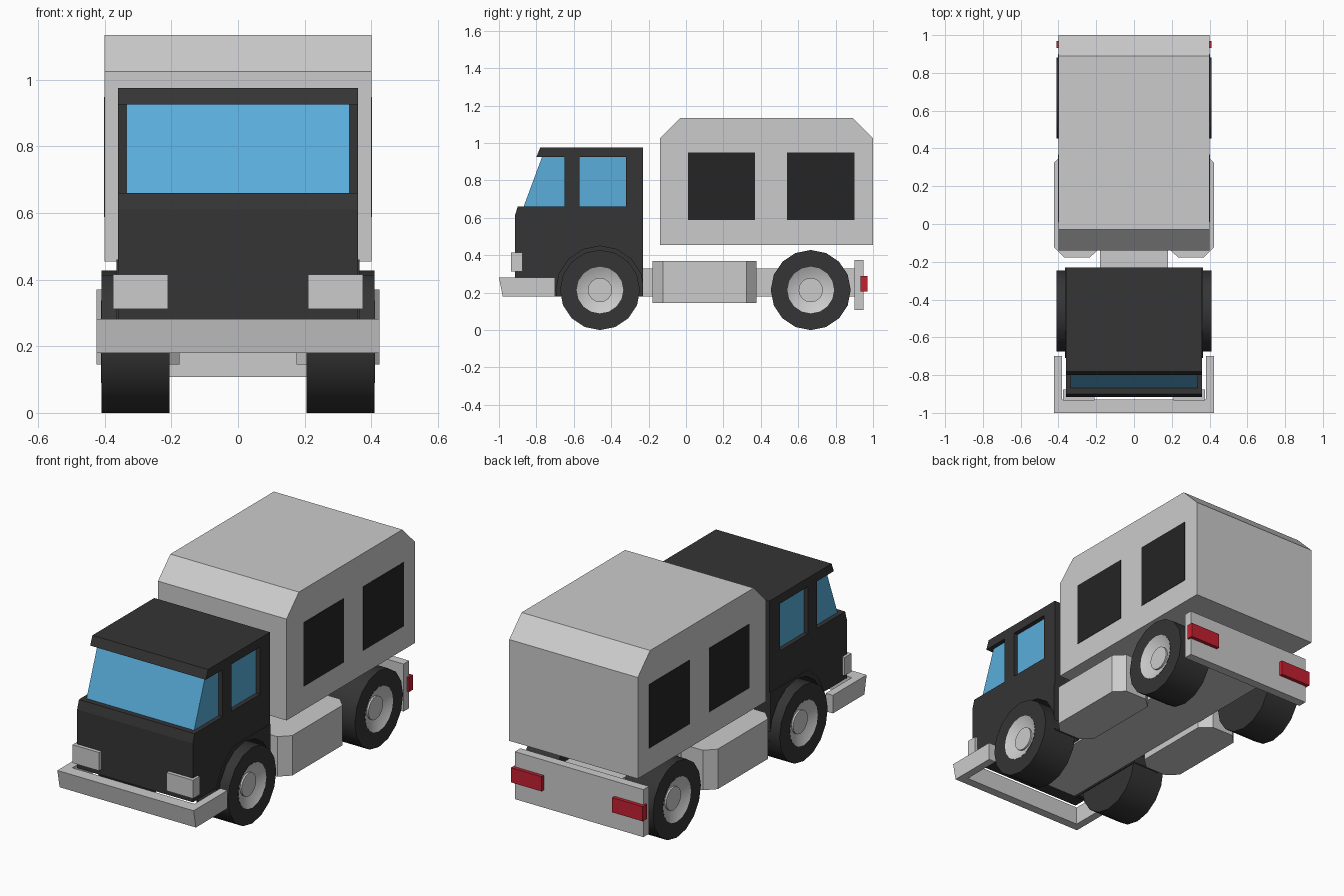
import bpy, bmesh, math

if "Cube" in bpy.data.objects:
    bpy.data.objects.remove(bpy.data.objects["Cube"])


def material(name, rgb):
    m = bpy.data.materials.new(name)
    m.diffuse_color = (*rgb, 1)
    m.use_nodes = True
    m.node_tree.nodes["Principled BSDF"].inputs["Base Color"].default_value = m.diffuse_color
    return m


DARK = material("dark_paint", (0.035, 0.035, 0.035))
BLACK = material("black_panel", (0.018, 0.018, 0.018))
BLUE = material("blue_glass", (0.1, 0.42, 0.71))
RED = material("red_lens", (0.55, 0.015, 0.03))


def finish(name, bm, mat=None):
    bmesh.ops.recalc_face_normals(bm, faces=bm.faces)
    me = bpy.data.meshes.new(name)
    bm.to_mesh(me)
    bm.free()
    ob = bpy.data.objects.new(name, me)
    bpy.context.collection.objects.link(ob)
    if mat:
        me.materials.append(mat)
    return ob


def prism(name, pts, lo, hi, mat=None, axis="x"):
    """Extrude a (y, z) profile along x, or an (x, y) plan along z."""
    bm = bmesh.new()
    place = (lambda p: (lo, *p)) if axis == "x" else (lambda p: (*p, lo))
    face = bm.faces.new([bm.verts.new(place(p)) for p in pts])
    new = bmesh.ops.extrude_face_region(bm, geom=[face])["geom"]
    d = hi - lo
    bmesh.ops.translate(bm, verts=[v for v in new if isinstance(v, bmesh.types.BMVert)],
                        vec=(d, 0, 0) if axis == "x" else (0, 0, d))
    return finish(name, bm, mat)


def box(name, x, y, z, mat=None):
    return prism(name, [(y[0], z[0]), (y[1], z[0]), (y[1], z[1]), (y[0], z[1])], *x, mat)


def lathe(name, prof, y, z, side, mat=None, n=16):
    """Spin a (radius, x) profile around the axle at (y, z)."""
    bm = bmesh.new()
    vs = [bm.verts.new((side * x, y, z + r)) for r, x in prof]
    edges = [bm.edges.new(p) for p in zip(vs, vs[1:])]
    bmesh.ops.spin(bm, geom=vs + edges, cent=(0, y, z), axis=(1, 0, 0),
                   angle=math.tau, steps=n, use_duplicate=False)
    bmesh.ops.remove_doubles(bm, verts=bm.verts, dist=1e-4)
    ob = finish(name, bm, mat)
    bpy.ops.object.select_all(action="DESELECT")
    ob.select_set(True)
    bpy.context.view_layer.objects.active = ob
    bpy.ops.object.shade_smooth_by_angle(angle=math.radians(35))
    return ob


FRONT_AXLE, REAR_AXLE, AXLE_Z = -0.46, 0.667, 0.214

# Cargo body with sloped roof ends
prism("cargo_body", [(-0.14, 0.455), (1, 0.455), (1, 1.025), (0.89, 1.135),
                     (-0.03, 1.135), (-0.14, 1.025)], -0.4, 0.4)

# Cab: lower shell, glass block, pillars, roof
cab = prism("cab_lower", [(-0.915, 0.28), (-0.23, 0.28), (-0.23, 0.66), (-0.9, 0.66),
                          (-0.915, 0.61)], -0.36, 0.36, DARK)
prism("cab_glass", [(-0.87, 0.655), (-0.25, 0.655), (-0.25, 0.93), (-0.768, 0.93)],
      -0.335, 0.335, BLUE)
box("cab_pillar", (-0.36, 0.36), (-0.65, -0.57), (0.65, 0.93), DARK)
box("cab_rear_wall", (-0.36, 0.36), (-0.32, -0.23), (0.65, 0.93), DARK)
prism("cab_roof", [(-0.8, 0.925), (-0.23, 0.925), (-0.23, 0.975), (-0.78, 0.975)],
      -0.36, 0.36, DARK)

# Chassis and bumpers
box("chassis", (-0.18, 0.18), (-0.71, 0.9), (0.18, 0.33))
prism("front_bumper", [(-0.98, 0.18), (-0.93, 0.18), (-0.93, 0.282), (-1, 0.282)], -0.424, 0.424)
box("rear_bumper", (-0.4, 0.4), (0.9, 0.95), (0.108, 0.375))


def cut(target, cutter):
    mod = target.modifiers.new("wheel_well", "BOOLEAN")
    mod.operation, mod.solver, mod.object = "DIFFERENCE", "EXACT", cutter


for side, tag in ((1, "right"), (-1, "left")):
    def span(a, b):
        return tuple(sorted((side * a, side * b)))

    # Front fender and wheel well
    fender = prism("fender_" + tag, [(-0.71, 0.18), (-0.23, 0.18), (-0.23, 0.46), (-0.57, 0.46),
                                     (-0.66, 0.38), (-0.71, 0.28)], *span(0.19, 0.364), DARK)
    well = [(FRONT_AXLE + 0.235 * math.cos(a), AXLE_Z + 0.235 * math.sin(a))
            for a in (math.tau * i / 16 for i in range(16))]
    cutter = prism("well_cutter_" + tag, well, *span(0.195, 0.5))
    cutter.hide_render = True
    cutter.hide_viewport = True
    cut(fender, cutter)
    cut(cab, cutter)

    # Bumper arm and lamps
    box("bumper_arm_" + tag, span(0.38, 0.424), (-0.935, -0.7), (0.18, 0.282))
    box("headlight_" + tag, span(0.21, 0.375), (-0.935, -0.875), (0.312, 0.415))
    box("tail_light_" + tag, span(0.22, 0.41), (0.933, 0.97), (0.207, 0.29), RED)

    # Side tank with cut corners
    c = 0.055
    plan = [(0.18 + c, -0.178), (0.424 - c, -0.178), (0.424, -0.178 + c), (0.424, 0.378 - c),
            (0.424 - c, 0.378), (0.18 + c, 0.378), (0.175, 0.378 - c), (0.175, -0.178 + c)]
    prism("side_tank_" + tag, [(side * x, y) for x, y in plan], 0.145, 0.37, axis="z")

    # Dark side panels
    for i, y in enumerate(((0.01, 0.368), (0.54, 0.9))):
        box(f"side_panel_{tag}_{i}", span(0.39, 0.402), y, (0.588, 0.948), BLACK)

    # Wheels: tyre, dished rim, hub cap
    for y, end in ((FRONT_AXLE, "front"), (REAR_AXLE, "rear")):
        name = f"{end}_{tag}"
        lathe("tyre_" + name, [(0, 0.205), (0.214, 0.205), (0.214, 0.41), (0.125, 0.41),
                               (0.125, 0.37), (0, 0.37)], y, AXLE_Z, side, DARK)
        lathe("rim_" + name, [(0.125, 0.411), (0.065, 0.38), (0, 0.38)], y, AXLE_Z, side)
        lathe("hub_" + name, [(0.065, 0.378), (0.065, 0.39), (0, 0.39)], y, AXLE_Z, side)
